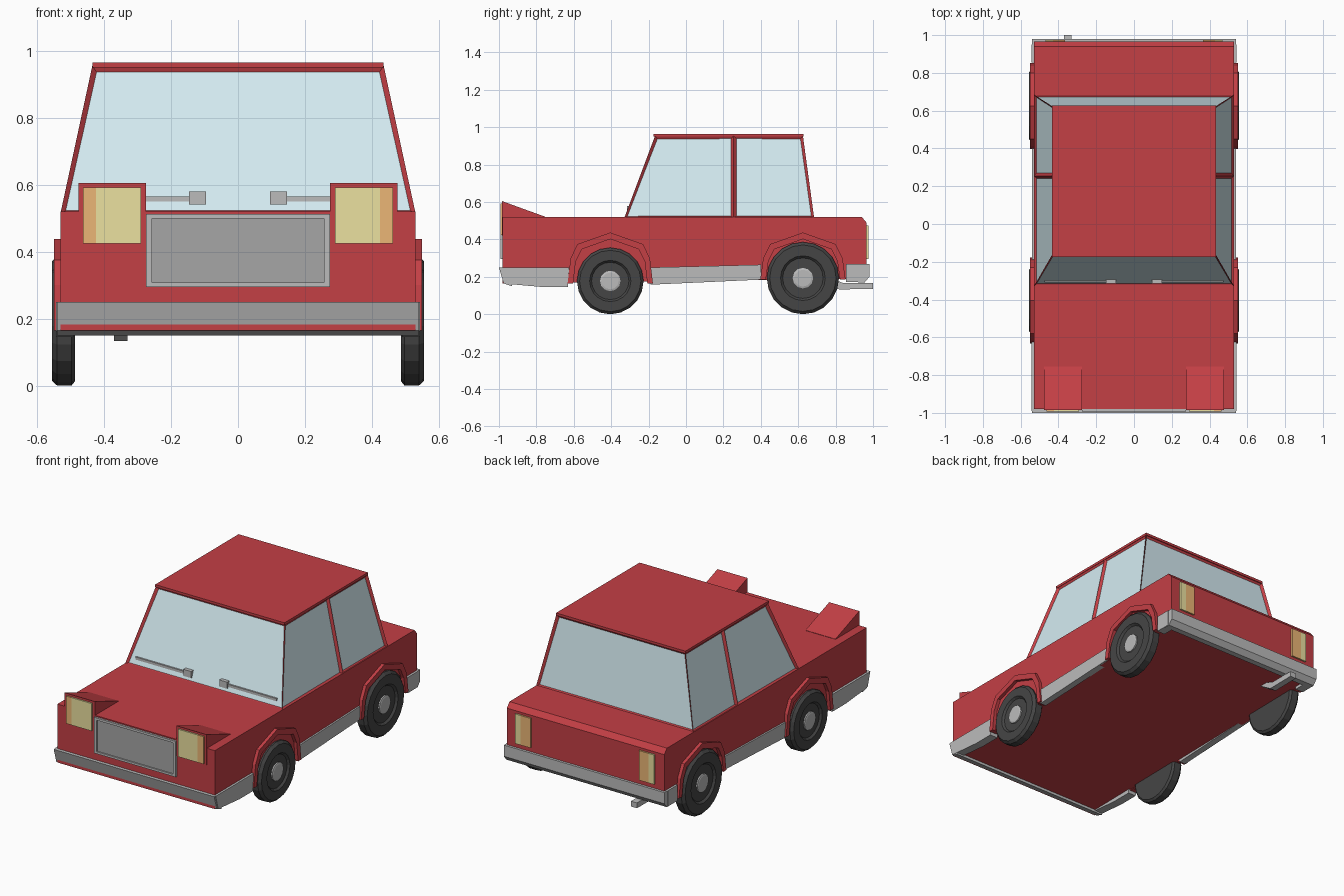
import bpy, bmesh, math
from mathutils import Vector

if "Cube" in bpy.data.objects:
    bpy.data.objects.remove(bpy.data.objects["Cube"])


def material(name, r, g, b):
    m = bpy.data.materials.new(name)
    m.diffuse_color = (r, g, b, 1)
    m.use_nodes = True
    m.node_tree.nodes["Principled BSDF"].inputs["Base Color"].default_value = m.diffuse_color
    return m


RED = material("red_paint", 0.55, 0.05, 0.06)
GLASS = material("glass", 0.66, 0.83, 0.88)
BLACK = material("rubber", 0.06, 0.06, 0.06)
DARK = material("dark_grey", 0.38, 0.38, 0.38)
GREY = material("trim_grey", 0.5, 0.5, 0.5)
YELLOW = material("yellow_lens", 0.83, 0.75, 0.35)
ORANGE = material("orange_lens", 0.83, 0.47, 0.18)


def finish(name, bm, mat, mirror=False):
    bmesh.ops.recalc_face_normals(bm, faces=bm.faces)
    me = bpy.data.meshes.new(name)
    bm.to_mesh(me)
    bm.free()
    me.materials.append(mat)
    ob = bpy.data.objects.new(name, me)
    bpy.context.collection.objects.link(ob)
    if mirror:
        ob.modifiers.new("Mirror", 'MIRROR').use_mirror_merge = False
    return ob


def prism(name, profile, x0, x1, mat, mirror=False):
    """Extrude a (y, z) side profile from x0 to x1."""
    bm = bmesh.new()
    f = bm.faces.new([bm.verts.new((x0, y, z)) for y, z in profile])
    new = bmesh.ops.extrude_face_region(bm, geom=[f], use_keep_orig=True)["geom"]
    bmesh.ops.translate(bm, vec=(x1 - x0, 0, 0),
                        verts=[v for v in new if isinstance(v, bmesh.types.BMVert)])
    return finish(name, bm, mat, mirror)


def box(name, x, y, z, mat, mirror=False):
    return prism(name, [(y[0], z[0]), (y[1], z[0]), (y[1], z[1]), (y[0], z[1])],
                 x[0], x[1], mat, mirror)


def lathe(name, profile, y, z, mat, steps=20):
    """Spin an (x, radius) profile round a wheel axle."""
    bm = bmesh.new()
    vs = [bm.verts.new((x, y, z + r)) for x, r in profile]
    es = [bm.edges.new(p) for p in zip(vs, vs[1:])]
    bmesh.ops.spin(bm, geom=vs + es, cent=(0, y, z), axis=(1, 0, 0),
                   angle=math.tau, steps=steps, use_merge=True)
    bmesh.ops.remove_doubles(bm, verts=bm.verts, dist=1e-4)
    return finish(name, bm, mat, True)


# Lower body
prism("body", [(-0.98, 0.165), (0.965, 0.19), (0.965, 0.49), (0.94, 0.52), (-0.98, 0.52)],
      -0.53, 0.53, RED)

# Cabin: tapered block, sides split at the middle pillar, window faces inset
bm = bmesh.new()
bmesh.ops.create_cube(bm, size=2)
for v in bm.verts:
    top, front = v.co.z > 0, v.co.y < 0
    w = 0.435 if top else 0.53
    y = (-0.165 if top else -0.33) if front else (0.625 if top else 0.685)
    v.co = Vector((math.copysign(w, v.co.x), y, 0.955 if top else 0.515))
bmesh.ops.bisect_plane(bm, geom=bm.verts[:] + bm.edges[:] + bm.faces[:],
                       plane_co=(0, 0.255, 0), plane_no=(0, 1, 0))
bm.normal_update()
panes = [f for f in bm.faces if abs(f.normal.z) < 0.8]
bmesh.ops.inset_individual(bm, faces=panes, thickness=0.02, depth=-0.012)
glass = bm.copy()
ids = {f.index for f in panes}
bm.faces.index_update()
ids = {f.index for f in panes}
glass.faces.ensure_lookup_table()
bmesh.ops.delete(glass, geom=[f for i, f in enumerate(glass.faces) if i not in ids],
                 context='FACES')
bmesh.ops.delete(bm, geom=panes, context='FACES_ONLY')
finish("cabin_frame", bm, RED)
finish("windows", glass, GLASS)
box("roof", (-0.435, 0.435), (-0.175, 0.627), (0.95, 0.965), RED)

# Wheels and arches
half_arch = [(-0.228, 0.165), (-0.212, 0.30), (-0.175, 0.375), (0, 0.437)]
outer = half_arch + [(-y, z) for y, z in half_arch[-2::-1]]
inner = [(y * 0.87, 0.165 + (z - 0.165) * 0.87) for y, z in outer]
for end, cy, r in (("front", -0.405, 0.178), ("rear", 0.625, 0.193)):
    lathe(end + "_tyre", [(0.487, 0), (0.487, 0.93 * r), (0.497, r), (0.54, r), (0.556, 0.92 * r),
                          (0.556, 0.62 * r), (0.544, 0.56 * r), (0.544, 0)], cy, r, BLACK)
    lathe(end + "_hubcap", [(0.535, 0.055), (0.552, 0.055), (0.555, 0.045), (0.555, 0)],
          cy, r, GREY, 12)
    lift = 0.02 if end == "rear" else 0
    ring = [(cy + y, max(z, 0.165 + lift)) for y, z in outer + inner[::-1]]
    prism(end + "_wheel_arch", ring, 0.5, 0.55, RED, True)

# Bumpers with wrap-round ends, and sills
prism("front_bumper", [(-1, 0.25), (-0.975, 0.165), (-0.93, 0.15), (-0.93, 0.25)],
      -0.54, 0.54, GREY)
prism("front_bumper_side", [(-0.99, 0.25), (-0.965, 0.163), (-0.76, 0.145), (-0.632, 0.145),
                            (-0.625, 0.25)], 0.49, 0.543, GREY, True)
prism("rear_bumper", [(0.92, 0.268), (0.98, 0.268), (0.98, 0.2), (0.955, 0.17), (0.92, 0.17)],
      -0.54, 0.54, GREY)
box("rear_bumper_side", (0.49, 0.543), (0.855, 0.95), (0.172, 0.268), GREY, True)
prism("sill", [(-0.19, 0.158), (0.40, 0.185), (0.40, 0.265), (-0.19, 0.25)],
      0.5, 0.54, GREY, True)

# Headlights in wedge housings
prism("headlight_housing", [(-0.984, 0.42), (-0.984, 0.605), (-0.755, 0.522), (-0.755, 0.42)],
      0.275, 0.477, RED, True)
box("headlight", (0.29, 0.424), (-0.993, -0.97), (0.425, 0.592), YELLOW, True)
box("front_indicator", (0.424, 0.463), (-0.993, -0.97), (0.425, 0.592), ORANGE, True)

# Tail lights
box("tail_light", (0.365, 0.43), (0.95, 0.975), (0.295, 0.475), ORANGE, True)
box("reverse_light", (0.43, 0.468), (0.95, 0.975), (0.295, 0.475), YELLOW, True)

# Grille: four frame bars round a recessed panel
box("grille_panel", (-0.265, 0.265), (-0.984, -0.97), (0.30, 0.51), DARK)
box("grille_frame_side", (0.257, 0.275), (-0.992, -0.97), (0.295, 0.513), GREY, True)
for part, z in (("top", (0.499, 0.513)), ("bottom", (0.295, 0.308))):
    box("grille_frame_" + part, (-0.257, 0.257), (-0.992, -0.97), z, GREY)

# Wipers
box("wiper_pivot", (0.095, 0.147), (-0.315, -0.285), (0.54, 0.58), GREY, True)
box("wiper_arm", (0.14, 0.475), (-0.308, -0.293), (0.549, 0.565), GREY, True)

# Exhaust pipe, one side only
prism("exhaust", [(0.72, 0.195), (0.82, 0.133), (1, 0.135), (1, 0.167), (0.84, 0.167),
                  (0.77, 0.195)], -0.37, -0.33, GREY)
